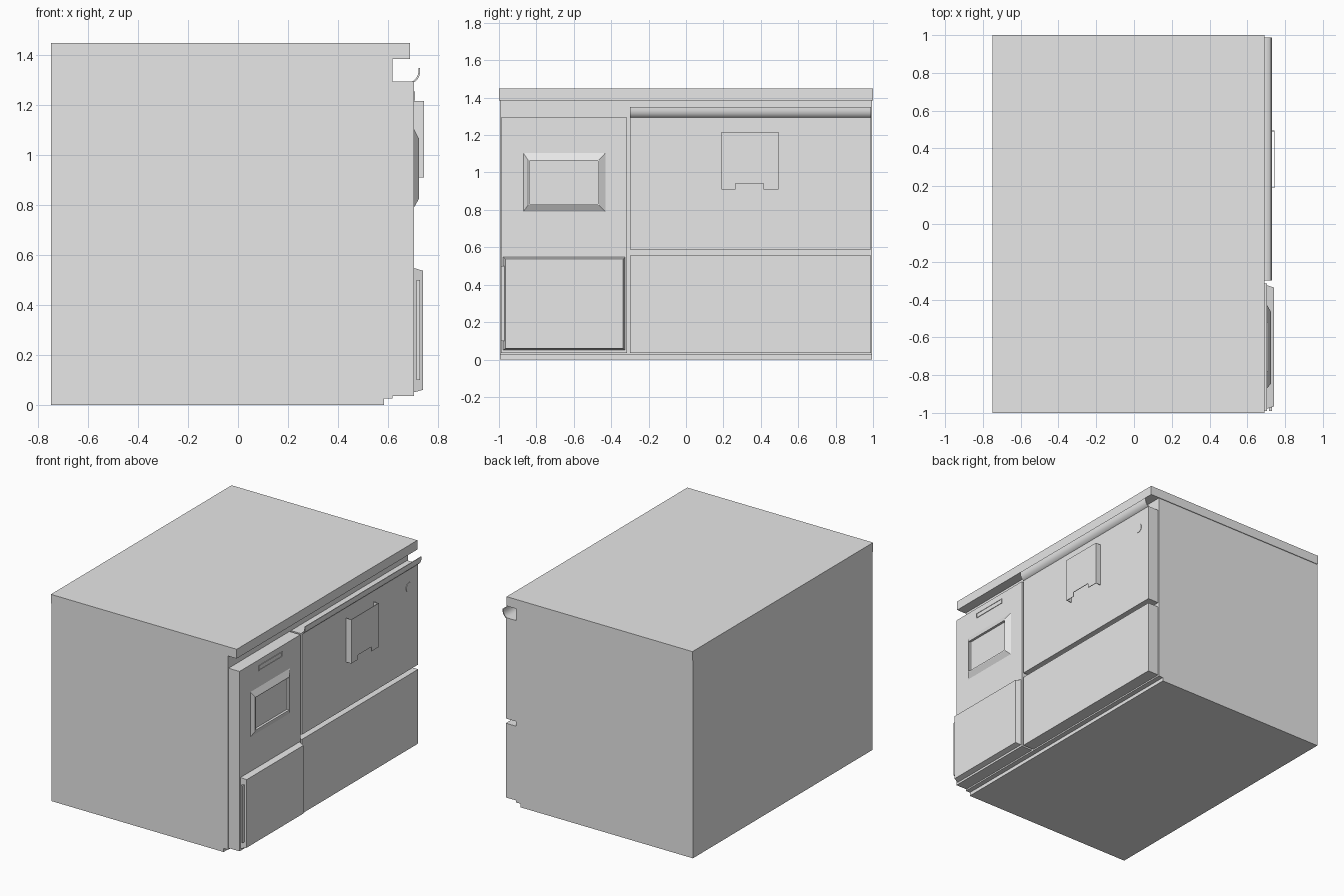
import bpy
import bmesh
from math import pi
from mathutils import Matrix

cube = bpy.data.objects.get("Cube")
if cube:
    bpy.data.objects.remove(cube)

grey = bpy.data.materials.new("plain grey")
grey.use_nodes = True
grey.diffuse_color = (0.8, 0.8, 0.8, 1)
grey.node_tree.nodes["Principled BSDF"].inputs["Base Color"].default_value = (0.8, 0.8, 0.8, 1)


def finish(name, bm, smooth=False):
    bmesh.ops.recalc_face_normals(bm, faces=bm.faces[:])
    mesh = bpy.data.meshes.new(name)
    bm.to_mesh(mesh)
    bm.free()
    mesh.materials.append(grey)
    obj = bpy.data.objects.new(name, mesh)
    bpy.context.collection.objects.link(obj)
    if smooth:
        bpy.ops.object.select_all(action="DESELECT")
        obj.select_set(True)
        bpy.context.view_layer.objects.active = obj
        bpy.ops.object.shade_smooth_by_angle(angle=pi / 6)
    return obj


def loft(name, rings):
    """Join rectangles (x, y0, y1, z0, z1) in order and cap both ends."""
    bm = bmesh.new()
    loops = [[bm.verts.new((x, y, z)) for y, z in ((y0, z0), (y1, z0), (y1, z1), (y0, z1))]
             for x, y0, y1, z0, z1 in rings]
    for a, b in zip(loops, loops[1:]):
        for i in range(4):
            j = (i + 1) % 4
            bm.faces.new((a[i], a[j], b[j], b[i]))
    bm.faces.new(loops[0])
    bm.faces.new(loops[-1])
    return finish(name, bm)


def box(name, x0, x1, *rect):
    return loft(name, [(x0, *rect), (x1, *rect)])


def extrude(name, points, offset, smooth=False):
    """Extrude a flat polygon by an offset."""
    bm = bmesh.new()
    face = bm.faces.new([bm.verts.new(p) for p in points])
    new = bmesh.ops.extrude_face_region(bm, geom=[face])["geom"]
    bmesh.ops.translate(bm, vec=offset, verts=[v for v in new if isinstance(v, bmesh.types.BMVert)])
    return finish(name, bm, smooth)


FACE = 0.705   # outer plane of the doors
BACK = 0.62    # front plane of the cabinet

# Cabinet with a recessed toe kick, and the overhanging worktop
profile = [(-0.75, 0), (0.585, 0), (0.585, 0.025), (BACK, 0.025), (BACK, 1.385), (-0.75, 1.385)]
extrude("cabinet", [(x, -0.995, z) for x, z in profile], (0, 1.99, 0))
box("worktop", -0.75, 0.69, -1, 1, 1.385, 1.45)

# Door panels
box("narrow_door", BACK, FACE, -0.99, -0.315, 0.035, 1.295)
box("upper_panel", BACK, FACE, -0.3, 0.988, 0.588, 1.295)
box("lower_panel", BACK, FACE, -0.3, 0.988, 0.035, 0.555)

# Curled grip along the top of the upper panel
outer = [(0.695, 1.288), (0.708, 1.294), (0.719, 1.304), (0.726, 1.316), (0.73, 1.332), (0.73, 1.35)]
inner = [(x - 0.006, z + 0.004) for x, z in outer[:-1]] + [(0.724, 1.35)]
extrude("curled_grip", [(x, -0.3, z) for x, z in outer + inner[::-1]], (0, 1.288, 0), True)

# Display strip with a thin raised rim
loft("display_strip", [(FACE, -0.78, -0.52, 1.22, 1.255), (0.709, -0.78, -0.52, 1.22, 1.255),
                       (0.709, -0.776, -0.524, 1.224, 1.251), (0.706, -0.776, -0.524, 1.224, 1.251)])

# Window: bevelled frame around a sunken pane
loft("window_frame", [(FACE, -0.87, -0.43, 0.79, 1.105), (0.725, -0.845, -0.465, 0.825, 1.067),
                      (0.725, -0.838, -0.47, 0.832, 1.06), (0.708, -0.838, -0.47, 0.832, 1.06)])

# Tapered drawer front and its side grip
loft("drawer_front", [(FACE, -0.978, -0.325, 0.05, 0.548), (0.742, -0.965, -0.337, 0.06, 0.537)])
box("drawer_side_grip", 0.716, 0.73, -0.99, -0.96, 0.1, 0.5)

# Thin open pocket with a notch in its lower edge
notched = [(0.19, 0.91), (0.265, 0.91), (0.265, 0.942), (0.415, 0.942),
           (0.415, 0.91), (0.495, 0.91), (0.495, 1.217), (0.19, 1.217)]
extrude("pocket_front", [(0.741, y, z) for y, z in notched], (0.004, 0, 0))
for side, y in (("right", 0.19), ("left", 0.491)):
    box("pocket_side_" + side, FACE, 0.741, y, y + 0.004, 0.91, 1.217)

# Small round button
bm = bmesh.new()
bmesh.ops.create_cone(bm, cap_ends=True, segments=24, radius1=0.033, radius2=0.033, depth=0.004,
                      matrix=Matrix.Translation((FACE + 0.001, 0.885, 1.17)) @ Matrix.Rotation(pi / 2, 4, "Y"))
finish("round_button", bm, True)
